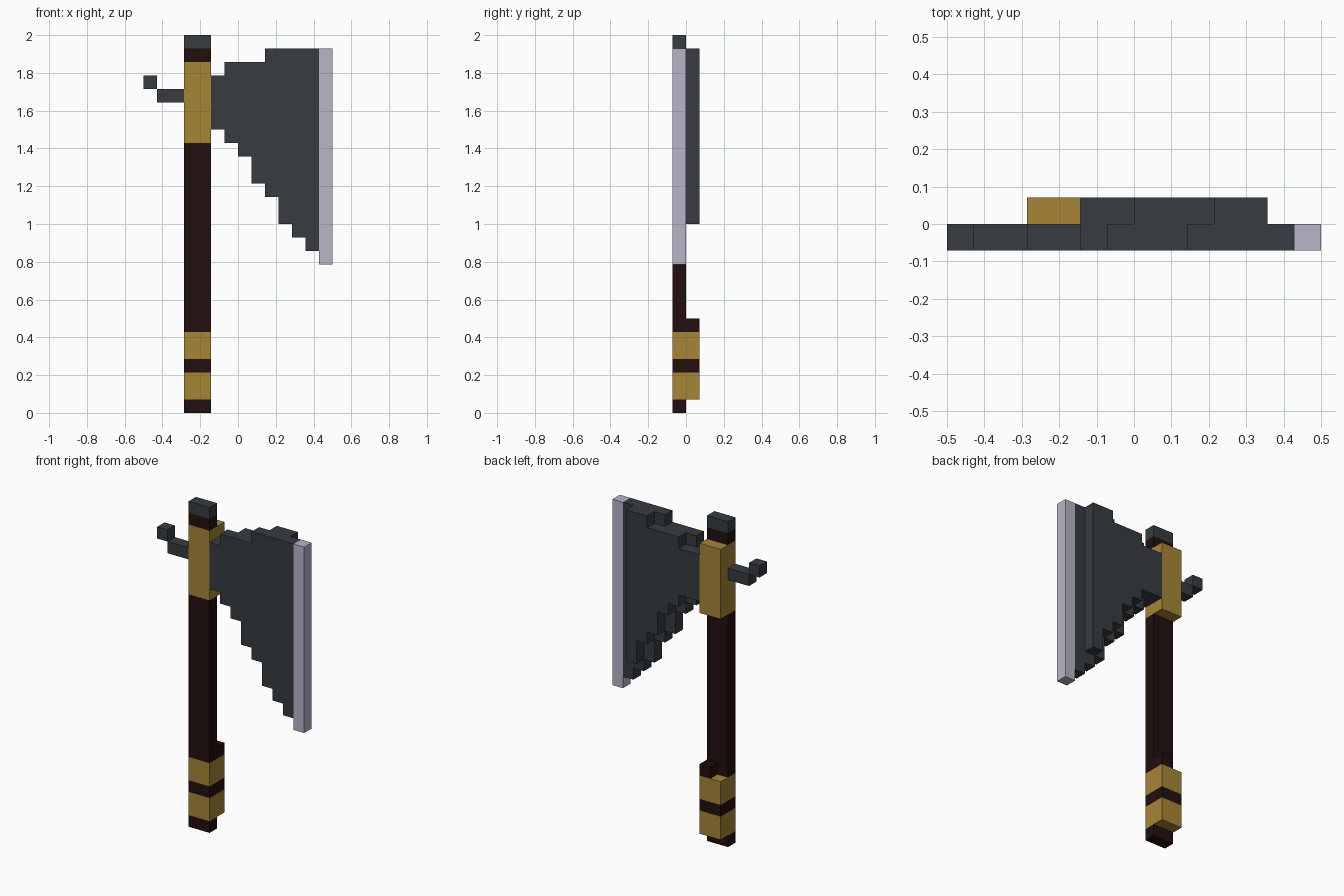
import bpy, bmesh

if "Cube" in bpy.data.objects:
    bpy.data.objects.remove(bpy.data.objects["Cube"])

U = 2 / 28          # size of one block
FRONT, BACK = (-1, 0), (0, 1)   # the two layers in depth


def material(name, rgb):
    m = bpy.data.materials.new(name)
    m.diffuse_color = (*rgb, 1)
    m.use_nodes = True
    m.node_tree.nodes["Principled BSDF"].inputs["Base Color"].default_value = m.diffuse_color
    return m


STEEL = material("dark steel", (0.038, 0.045, 0.053))
WOOD = material("dark wood", (0.016, 0.0045, 0.0045))
GOLD = material("gold", (0.38, 0.235, 0.037))
EDGE = material("pale edge", (0.485, 0.462, 0.577))


def prism(name, outline, layer, mat):
    """Extrude an outline of (column, row) points through a depth layer."""
    bm = bmesh.new()
    y0, y1 = layer
    face = bm.faces.new([bm.verts.new(((c - 7) * U, y0 * U, r * U)) for c, r in outline])
    ext = bmesh.ops.extrude_face_region(bm, geom=[face])["geom"]
    bmesh.ops.translate(bm, vec=(0, (y1 - y0) * U, 0),
                        verts=[g for g in ext if isinstance(g, bmesh.types.BMVert)])
    bmesh.ops.recalc_face_normals(bm, faces=bm.faces)
    me = bpy.data.meshes.new(name)
    bm.to_mesh(me)
    bm.free()
    me.materials.append(mat)
    ob = bpy.data.objects.new(name, me)
    bpy.context.collection.objects.link(ob)


def box(name, c0, c1, r0, r1, layer, mat):
    prism(name, [(c0, r0), (c1, r0), (c1, r1), (c0, r1)], layer, mat)


def stepped(name, first, bottoms, tops, layer, mat):
    """Stepped plate: a bottom and a top row for each column."""
    def steps(rows):
        pts = []
        for i, r in enumerate(rows):
            if pts and pts[-1][1] == r:
                pts.pop()
            else:
                pts.append((first + i, r))
            pts.append((first + i + 1, r))
        return pts
    prism(name, steps(bottoms) + steps(tops)[::-1], layer, mat)


# Shaft with bands, bottom to top
for name, r0, r1, mat in [
        ("shaft_foot", 0, 1, WOOD), ("lower_band", 1, 3, GOLD),
        ("grip_gap", 3, 4, WOOD), ("upper_band", 4, 6, GOLD),
        ("shaft", 6, 20, WOOD), ("head_collar", 20, 26, GOLD),
        ("shaft_neck", 26, 27, WOOD), ("shaft_cap", 27, 28, STEEL)]:
    box(name, 3, 5, r0, r1, FRONT, mat)
    # Raised rear half of the bands and collar
    if name in ("lower_band", "grip_gap", "upper_band", "head_collar"):
        box(name + "_rear", 3, 5, r0, r1, BACK, mat)
box("grip_stub_rear", 4, 5, 6, 7, BACK, WOOD)

# Blade plates and cutting edge
stepped("blade", 5, [21, 20, 19, 17, 16, 14, 13, 12],
        [25, 26, 26, 26, 27, 27, 27, 27], FRONT, STEEL)
stepped("blade_rear", 5, [21, 21, 20, 19, 17, 16, 14],
        [25, 25, 26, 26, 26, 27, 27], BACK, STEEL)
box("cutting_edge", 13, 14, 11, 27, FRONT, EDGE)

# Rear hook
box("hook_arm", 1, 3, 23, 24, FRONT, STEEL)
box("hook_tip", 0, 1, 24, 25, FRONT, STEEL)
